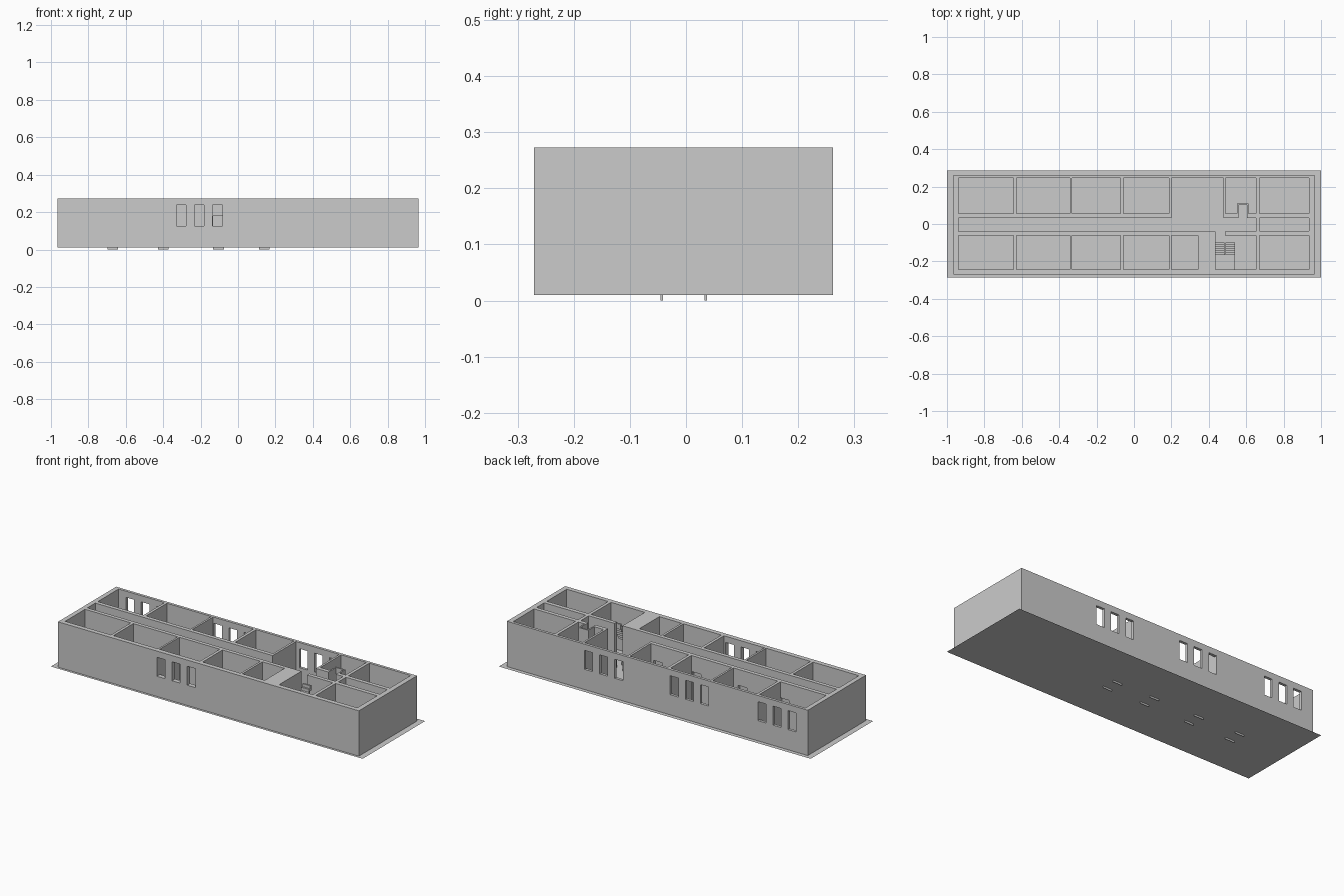
import bpy, bmesh

if "Cube" in bpy.data.objects:
    bpy.data.objects.remove(bpy.data.objects["Cube"])

FLOOR, TOP = 0.01, 0.273


def add_box(bm, x0, x1, y0, y1, z0, z1):
    v = [bm.verts.new((x, y, z)) for z in (z0, z1)
         for x, y in ((x0, y0), (x1, y0), (x1, y1), (x0, y1))]
    for f in ((3, 2, 1, 0), (4, 5, 6, 7), (0, 1, 5, 4),
              (1, 2, 6, 5), (2, 3, 7, 6), (3, 0, 4, 7)):
        bm.faces.new([v[i] for i in f])


def boxes(name, items):
    bm = bmesh.new()
    for b in items:
        add_box(bm, *b)
    me = bpy.data.meshes.new(name)
    bm.to_mesh(me)
    bm.free()
    ob = bpy.data.objects.new(name, me)
    bpy.context.collection.objects.link(ob)
    return ob


def carve(target, items):
    cutter = boxes("cutter", items)
    cutter.hide_render = True
    m = target.modifiers.new("carve", 'BOOLEAN')
    m.operation, m.solver, m.object = 'DIFFERENCE', 'EXACT', cutter
    bpy.context.view_layer.objects.active = target
    bpy.ops.object.modifier_apply(modifier=m.name)
    bpy.data.objects.remove(cutter)


# thin ground sheet that is also the floor
bpy.ops.mesh.primitive_plane_add(size=1, location=(0, 0, FLOOR))
ground = bpy.context.object
ground.name = "ground_sheet"
ground.scale = (2, 0.572, 1)

# wall block, carved into rooms
walls = boxes("walls", [(-0.965, 0.965, -0.271, 0.262, FLOOR, TOP)])
lo, hi = -0.1, 0.5
back = [(-0.938, -0.644), (-0.628, -0.343), (-0.332, -0.073), (-0.056, 0.187),
        (0.49, 0.652), (0.67, 0.936)]
front = back[:4] + [(0.2, 0.342), (0.67, 0.936)]
carve(walls, [(a, b, 0.055, 0.246, lo, hi) for a, b in back]
      + [(a, b, -0.244, -0.062, lo, hi) for a, b in front]
      + [(0.435, 0.652, -0.244, -0.062, lo, hi),     # stairwell
         (0.67, 0.936, -0.038, 0.032, lo, hi)])      # end room
carve(walls, [(-0.938, 0.652, -0.04, 0.032, lo, hi)])  # corridor
carve(walls, [(0.2, 0.478, 0.02, 0.246, lo, hi),       # hall
              (0.435, 0.487, -0.08, -0.03, lo, hi),    # stair entrance
              (0.558, 0.605, 0.02, 0.07, lo, hi)])     # closet entrance

# windows in groups of three, doors along the corridor
wins = []
for cx, y in ((-0.207, -0.258), (0.345, 0.254), (-0.205, 0.254), (-0.767, 0.254)):
    for d in (-0.097, 0, 0.097):
        wins.append((cx + d - 0.026, cx + d + 0.026, y - 0.03, y + 0.03, 0.127, 0.237))
carve(walls, wins)
doors = [-0.67, -0.4, -0.105, 0.14]
carve(walls, [(x - 0.029, x + 0.029, y - 0.02, y + 0.02, -0.05, 0.18)
              for x in doors for y in (0.044, -0.051)])
boxes("corridor_doors", [(x - 0.029, x + 0.029, y - 0.002, y + 0.002, 0.0, 0.18)
                         for x in doors for y in (0.035, -0.043)])

# closet off the corridor
boxes("closet_walls", [(0.55, 0.558, 0.055, 0.11, FLOOR, TOP),
                       (0.605, 0.613, 0.055, 0.11, FLOOR, TOP),
                       (0.558, 0.605, 0.102, 0.11, FLOOR, TOP)])

# two stair flights joined by a landing
N, y0, run = 6, -0.1, 0.0105
mid = FLOOR + 0.13
steps = [(0.435, 0.54, -0.244, y0 - N * run, mid - 0.012, mid)]
for i in range(N):
    y = y0 - i * run
    z = FLOOR + (i + 1) * 0.13 / (N + 1)
    steps.append((0.435, 0.485, y - run, y, FLOOR, z))
    z2 = mid + (N - i) * 0.12 / (N + 1)
    steps.append((0.49, 0.54, y - run, y, z2 - 0.03, z2))
boxes("stairs", steps)
